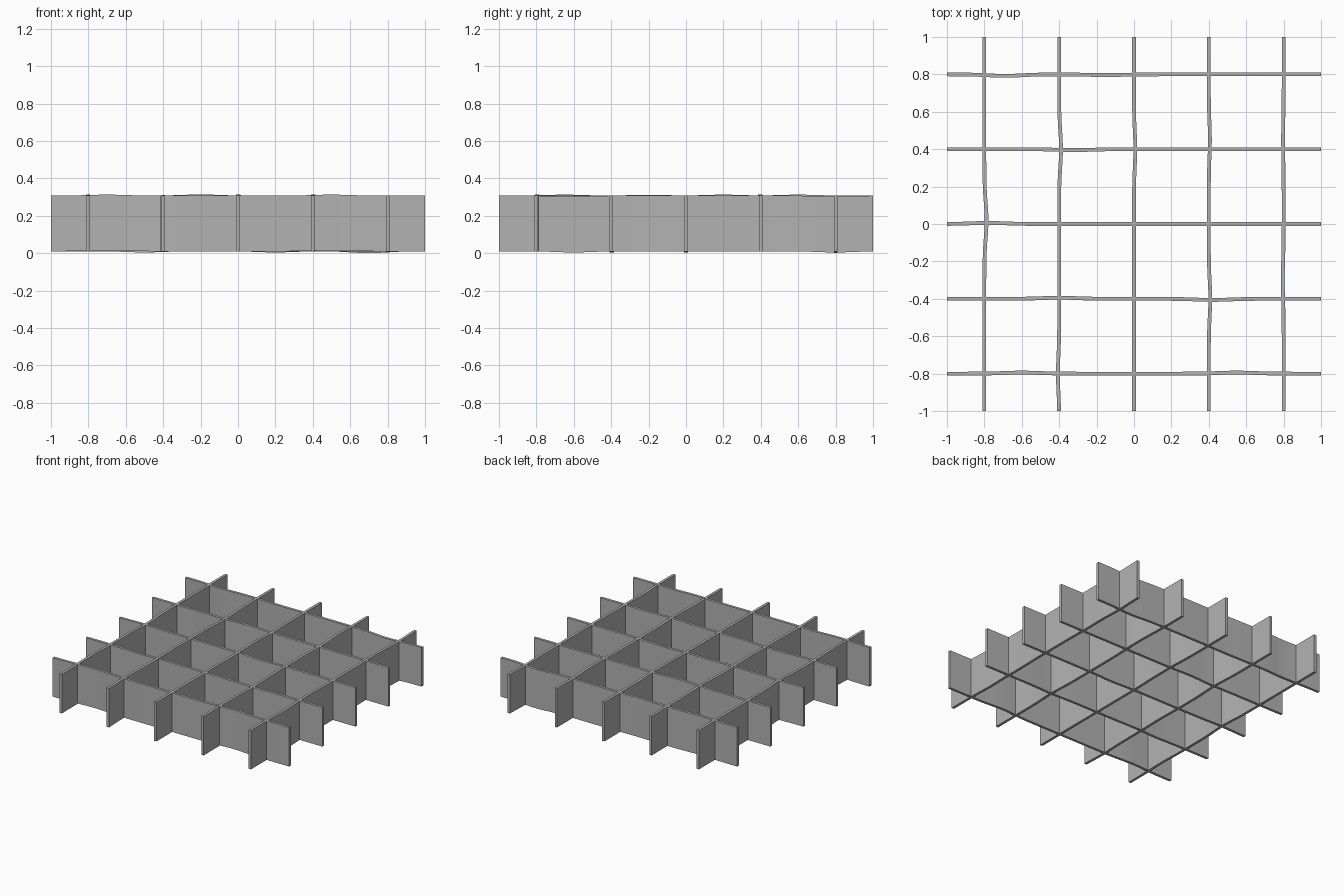
import bpy, bmesh, math

cube = bpy.data.objects.get("Cube")
if cube:
    bpy.data.objects.remove(cube, do_unlink=True)

grey = bpy.data.materials.new("plain grey")
grey.use_nodes = True
COLOUR = (0.45, 0.45, 0.45, 1)
grey.diffuse_color = COLOUR
grey.node_tree.nodes["Principled BSDF"].inputs["Base Color"].default_value = COLOUR

THICK, LOW, HIGH, STEPS = 0.02, 0.01, 0.308, 40


def wave(t, bumps):
    """Sum of soft bumps, each given as (position, height)."""
    return sum(h * math.exp(-((t - p) / 0.13) ** 2) for p, h in bumps)


def slat(name, offset, along_x, bend, lift):
    """Thin upright board with a slight sideways bend and wavy long edges."""
    bm = bmesh.new()
    rings = []
    for i in range(STEPS + 1):
        t = -1 + 2 * i / STEPS
        c = offset + wave(t, bend)
        dz = wave(t, lift)
        ring = []
        for side, z in ((-1, LOW), (1, LOW), (1, HIGH), (-1, HIGH)):
            s = c + side * THICK / 2
            ring.append(bm.verts.new((t, s, z + dz) if along_x else (s, t, z + dz)))
        rings.append(ring)
    for a, b in zip(rings, rings[1:]):
        for k in range(4):
            n = (k + 1) % 4
            bm.faces.new((a[k], a[n], b[n], b[k]))
    bm.faces.new(rings[0])
    bm.faces.new(rings[-1])
    bmesh.ops.recalc_face_normals(bm, faces=bm.faces)
    mesh = bpy.data.meshes.new(name)
    bm.to_mesh(mesh)
    bm.free()
    mesh.materials.append(grey)
    obj = bpy.data.objects.new(name, mesh)
    bpy.context.collection.objects.link(obj)
    bpy.ops.object.select_all(action="DESELECT")
    obj.select_set(True)
    bpy.context.view_layer.objects.active = obj
    bpy.ops.object.shade_smooth_by_angle(angle=math.radians(30))


# Boards running side to side, front to back order
cross_boards = [
    ([(-0.6, 0.006), (0.55, 0.006)], [(-0.7, 0.005), (0.5, 0.005)]),
    ([(-0.4, 0.006), (0.42, -0.006)], [(-0.5, -0.006)]),
    ([(-0.78, 0.006)], [(0.2, -0.006)]),
    ([(-0.32, -0.005)], [(-0.2, 0.006)]),
    ([(-0.69, -0.008), (-0.15, -0.004)], [(0.7, -0.01)]),
]
# Boards running front to back, right to left order
long_boards = [
    ([(0.02, 0.012)], [(-0.65, 0.005)]),
    ([(0.4, 0.01), (-0.8, -0.007)], [(-0.2, 0.004)]),
    ([(0.4, 0.007)], [(0.2, 0.005)]),
    ([(0.45, 0.006), (-0.4, 0.008)], [(0.6, 0.005)]),
    ([(-0.3, -0.005), (0.45, -0.003)], [(-0.6, -0.006), (0.8, -0.006)]),
]
for i in range(5):
    place = -0.8 + 0.4 * i
    slat(f"cross_board_{i + 1}", place, True, *cross_boards[i])
    slat(f"long_board_{i + 1}", place, False, *long_boards[i])
